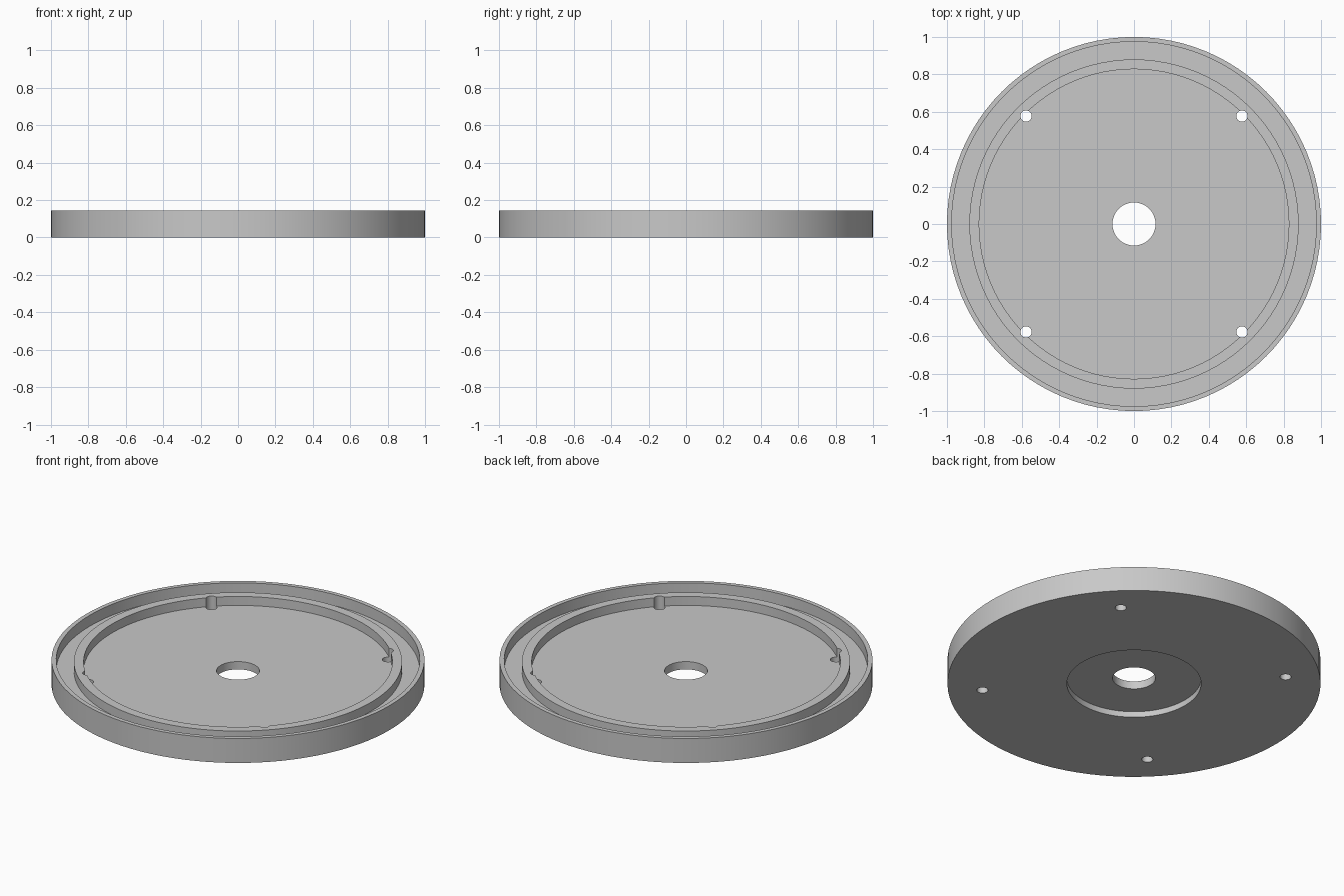
import bpy, bmesh, math

if "Cube" in bpy.data.objects:
    bpy.data.objects.remove(bpy.data.objects["Cube"])

SEGMENTS = 96
FLOOR, RIM_TOP, RING_TOP, RECESS = 0.08, 0.145, 0.133, 0.034

grey = bpy.data.materials.new("plain grey")
grey.diffuse_color = (0.58, 0.58, 0.58, 1)
grey.use_nodes = True
grey.node_tree.nodes["Principled BSDF"].inputs["Base Color"].default_value = grey.diffuse_color


def lathe(name, profile, segments):
    """Revolve a closed (radius, z) profile around the z axis."""
    bm = bmesh.new()
    rings = []
    for i in range(segments):
        a = 2 * math.pi * i / segments
        rings.append([bm.verts.new((r * math.cos(a), r * math.sin(a), z))
                      for r, z in profile])
    n = len(profile)
    for i in range(segments):
        p, q = rings[i], rings[(i + 1) % segments]
        for j in range(n):
            k = (j + 1) % n
            bm.faces.new((p[j], q[j], q[k], p[k]))
    bmesh.ops.recalc_face_normals(bm, faces=bm.faces)
    mesh = bpy.data.meshes.new(name)
    bm.to_mesh(mesh)
    bm.free()
    mesh.materials.append(grey)
    obj = bpy.data.objects.new(name, mesh)
    bpy.context.collection.objects.link(obj)
    return obj


# Round cover: underside recess, outer rim, channel, raised ring, floor, centre hole
cover = lathe("round_cover", [
    (0.115, RECESS), (0.36, RECESS), (0.36, 0), (1, 0),
    (1, RIM_TOP), (0.975, RIM_TOP), (0.975, FLOOR),
    (0.88, FLOOR), (0.88, RING_TOP), (0.828, RING_TOP), (0.828, FLOOR),
    (0.115, FLOOR)], SEGMENTS)

# Four screw holes that notch the inside of the raised ring
bm = bmesh.new()
for sx in (-1, 1):
    for sy in (-1, 1):
        made = bmesh.ops.create_cone(bm, cap_ends=True, segments=24,
                                     radius1=0.03, radius2=0.03, depth=0.5)
        bmesh.ops.translate(bm, verts=made["verts"], vec=(0.577 * sx, 0.577 * sy, 0.07))
mesh = bpy.data.meshes.new("screw_hole_cutter")
bm.to_mesh(mesh)
bm.free()
mesh.materials.append(grey)
cutter = bpy.data.objects.new("screw_hole_cutter", mesh)
bpy.context.collection.objects.link(cutter)
cutter.hide_render = True

bpy.context.view_layer.objects.active = cover
cover.select_set(True)
cut = cover.modifiers.new("screw_holes", 'BOOLEAN')
cut.operation = 'DIFFERENCE'
cut.solver = 'EXACT'
cut.object = cutter
bpy.ops.object.modifier_apply(modifier=cut.name)
bpy.data.objects.remove(cutter)

# Smooth round walls with crisp edges
bpy.ops.object.shade_smooth_by_angle(angle=math.radians(30))
